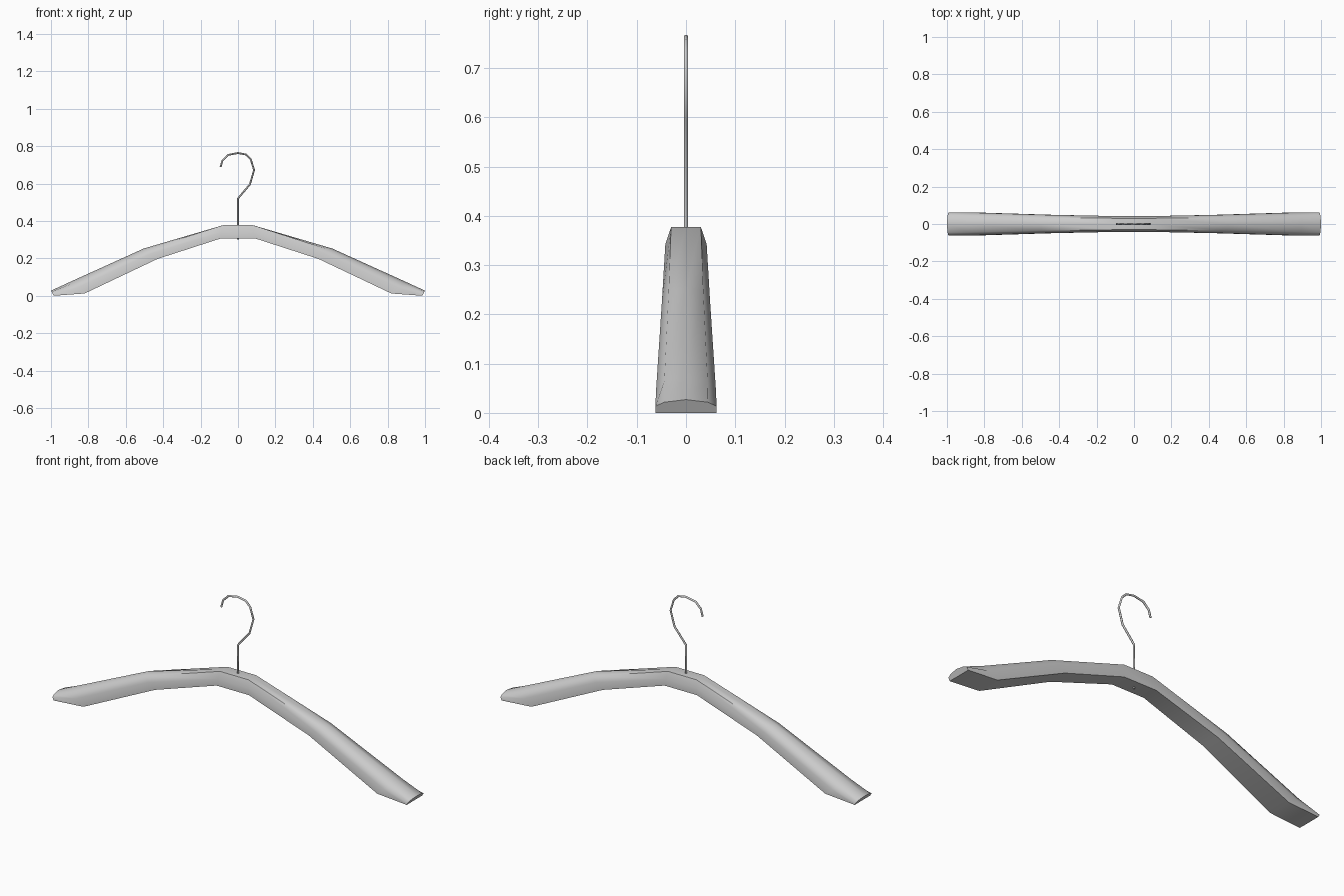
import bpy, bmesh, math

if "Cube" in bpy.data.objects:
    bpy.data.objects.remove(bpy.data.objects["Cube"])

# Stations along one arm: bottom (x, z), top (x, z), half width, edge height of the crown
STATIONS = [
    ((0.090, 0.310), (0.080, 0.380), 0.042, 1.00),
    ((0.430, 0.200), (0.505, 0.255), 0.049, 0.86),
    ((0.820, 0.015), (0.900, 0.076), 0.061, 0.86),
    ((0.985, 0.003), (1.000, 0.030), 0.062, 0.80),
]


def section(bottom, top, w, c, side):
    # Flat underside, upright sides and a softly crowned top
    half = [(1, 0), (1, 0.5), (0.72, c), (0, 1)]
    prof = half + [(-y, t) for y, t in reversed(half[:-1])]
    return [(side * (bottom[0] + (top[0] - bottom[0]) * t), y * w,
             bottom[1] + (top[1] - bottom[1]) * t) for y, t in prof]


# Wooden hanger body, lofted from one tip to the other
bm = bmesh.new()
sections = [section(*s, -1) for s in reversed(STATIONS)] + [section(*s, 1) for s in STATIONS]
rings = [[bm.verts.new(p) for p in s] for s in sections]
n = len(rings[0])
for a, b in zip(rings, rings[1:]):
    for i in range(n):
        j = (i + 1) % n
        bm.faces.new((a[i], a[j], b[j], b[i]))
bm.faces.new(rings[0])
bm.faces.new(rings[-1])
bmesh.ops.recalc_face_normals(bm, faces=bm.faces)
zmin = min(v.co.z for v in bm.verts)
bmesh.ops.translate(bm, verts=bm.verts, vec=(0, 0, -zmin))
mesh = bpy.data.meshes.new("hanger_body")
bm.to_mesh(mesh)
bm.free()
body = bpy.data.objects.new("hanger_body", mesh)
bpy.context.collection.objects.link(body)
bpy.context.view_layer.objects.active = body
body.select_set(True)
bpy.ops.object.shade_smooth_by_angle(angle=math.radians(50))

# Wire hook, running right through the body
path = [(0, 0.300), (0, 0.520), (0.064, 0.596), (0.086, 0.672), (0.068, 0.730),
        (0.043, 0.755), (0, 0.763), (-0.053, 0.753), (-0.083, 0.724), (-0.093, 0.688)]
curve = bpy.data.curves.new("hook", "CURVE")
curve.dimensions = "3D"
curve.bevel_depth = 0.005
curve.bevel_resolution = 1
curve.use_fill_caps = True
spline = curve.splines.new("POLY")
spline.points.add(len(path) - 1)
for p, (x, z) in zip(spline.points, path):
    p.co = (x, 0, z, 1)
hook = bpy.data.objects.new("hook", curve)
bpy.context.collection.objects.link(hook)
